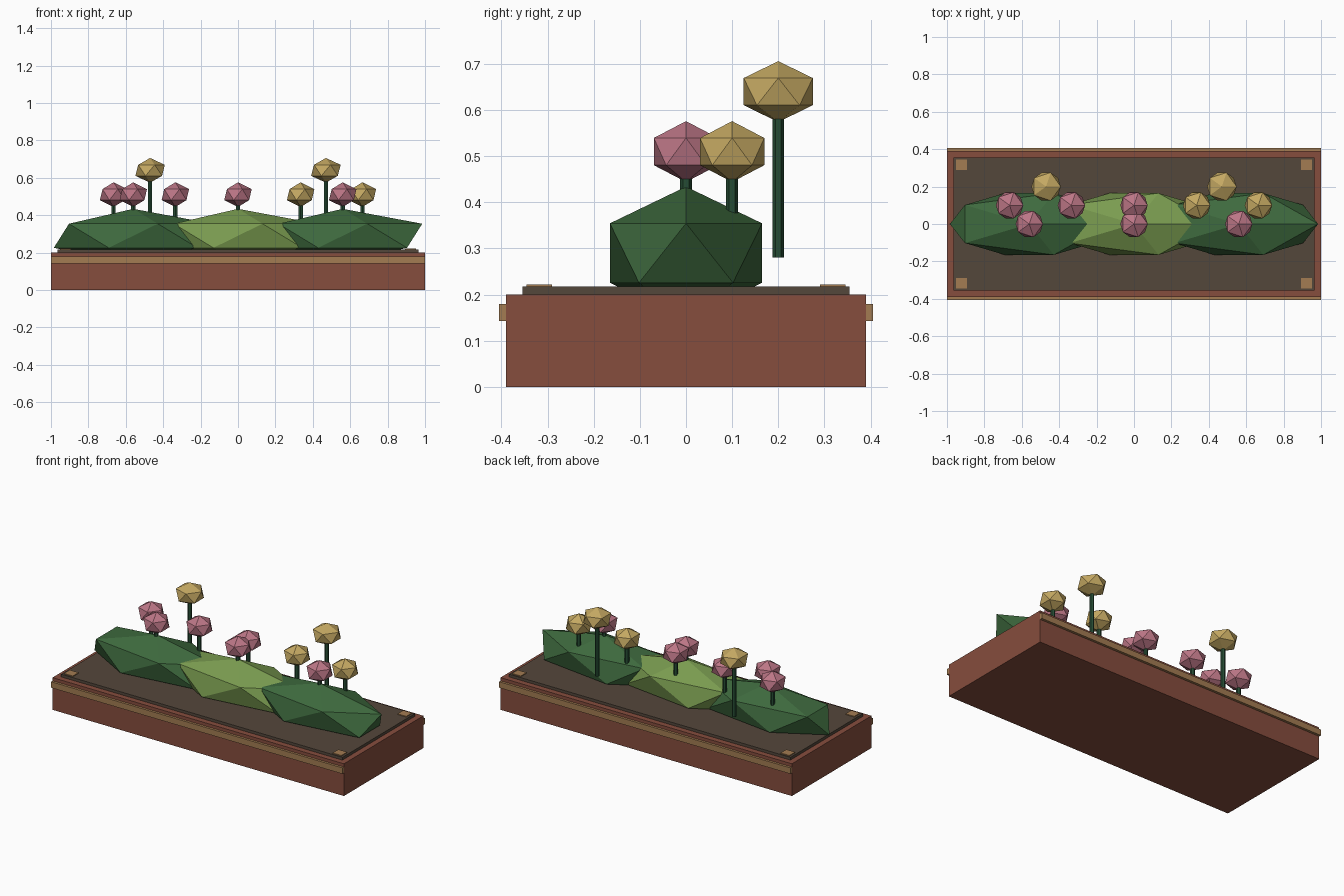
import bpy
from mathutils import Vector

cube = bpy.data.objects.get("Cube")
if cube:
    bpy.data.objects.remove(cube, do_unlink=True)


def material(name, rgb):
    # sRGB 0-255 to linear
    lin = [((c / 255 + 0.055) / 1.055) ** 2.4 for c in rgb] + [1]
    m = bpy.data.materials.new(name)
    m.use_nodes = True
    m.diffuse_color = lin
    m.node_tree.nodes["Principled BSDF"].inputs["Base Color"].default_value = lin
    return m


brick = material("brick red", (134, 77, 61))
soil = material("soil brown", (84, 71, 59))
wood = material("tan wood", (163, 124, 82))
dark_leaf = material("dark green", (62, 106, 62))
light_leaf = material("light green", (122, 156, 80))
stem_green = material("stem green", (38, 76, 52))
pink = material("dusty pink", (188, 118, 134))
gold = material("gold", (196, 168, 98))


def finish(name, mat):
    obj = bpy.context.object
    obj.name = name
    obj.data.materials.append(mat)
    return obj


def box(name, mat, low, high):
    low, high = Vector(low), Vector(high)
    bpy.ops.mesh.primitive_cube_add(size=1, location=(low + high) / 2)
    obj = finish(name, mat)
    obj.scale = high - low


def blob(name, mat, center, scale):
    bpy.ops.mesh.primitive_ico_sphere_add(subdivisions=1, radius=1, location=center)
    finish(name, mat).scale = scale


def flower(name, mat, x, y, z, radius):
    bottom = z - 0.36 if y > 0.15 else z - 0.23
    bpy.ops.mesh.primitive_cylinder_add(vertices=6, radius=0.013, depth=z - bottom,
                                        location=(x, y, (z + bottom) / 2))
    finish(name + "_stem", stem_green)
    blob(name + "_head", mat, (x, y, z), (radius, radius, 0.066))


# Planter body and soil
box("planter", brick, (-1, -0.39, 0), (1, 0.39, 0.2))
box("soil", soil, (-0.965, -0.355, 0.19), (0.965, 0.355, 0.217))

# Side trims and corner pads
for side, s in (("front", -1), ("back", 1)):
    box(side + "_trim", wood, (-1, s * 0.397 - 0.008, 0.143), (1, s * 0.397 + 0.008, 0.18))
    for end, e in (("right", -1), ("left", 1)):
        x, y = e * 0.922, s * 0.318
        box(f"{side}_{end}_corner_pad", wood,
            (x - 0.03, y - 0.028, 0.21), (x + 0.03, y + 0.028, 0.222))

# Faceted bushes
for name, x, mat in (("right", -0.56, dark_leaf), ("middle", 0, light_leaf),
                     ("left", 0.56, dark_leaf)):
    blob(name + "_bush", mat, (x, 0, 0.29), (0.475, 0.194, 0.144))

# Flowers
for i, (x, y) in enumerate(((-0.665, 0.1), (-0.56, 0), (-0.335, 0.1),
                            (0, 0.1), (0, 0), (0.56, 0))):
    flower(f"pink_flower_{i + 1}", pink, x, y, 0.51, 0.082)
for i, x in enumerate((0.335, 0.665)):
    flower(f"gold_flower_{i + 1}", gold, x, 0.1, 0.51, 0.082)
for i, x in enumerate((-0.47, 0.47)):
    flower(f"tall_gold_flower_{i + 1}", gold, x, 0.2, 0.64, 0.088)
